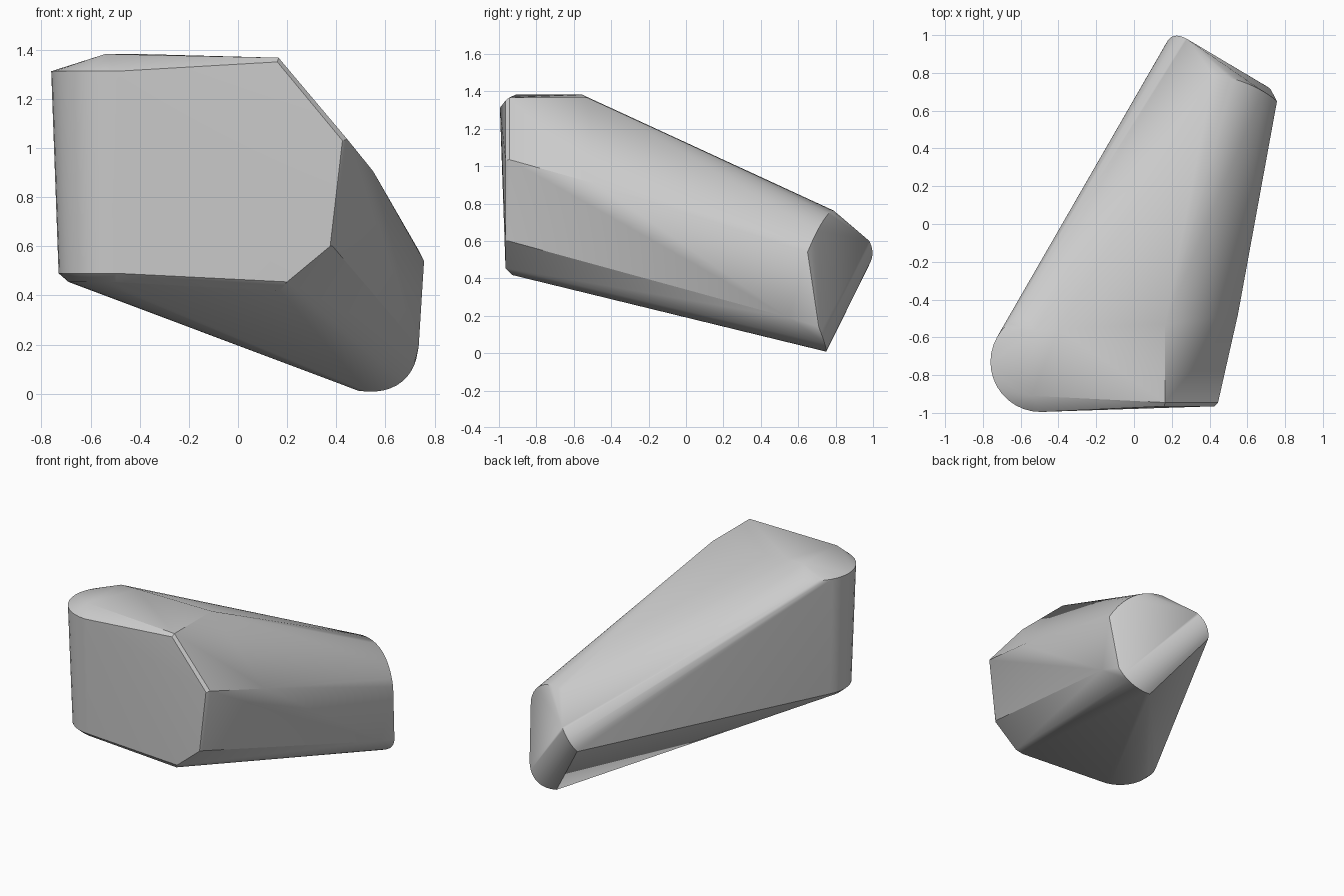
import bpy, bmesh, math
from mathutils import Vector

default = bpy.data.objects.get("Cube")
if default:
    bpy.data.objects.remove(default)

# Single grey material
grey = bpy.data.materials.new("plain grey")
grey.use_nodes = True
colour = (0.6, 0.6, 0.6, 1)
grey.diffuse_color = colour
grey.node_tree.nodes["Principled BSDF"].inputs["Base Color"].default_value = colour


def ring(cx, cy, z, radius, start=90, end=290, steps=20):
    """Horizontal arc of points, angles in degrees."""
    angles = [math.radians(start + (end - start) * i / steps) for i in range(steps + 1)]
    return [(cx + radius * math.cos(a), cy + radius * math.sin(a), z) for a in angles]


def curve(a, b, c, d, steps=10):
    """Smooth bend from a to d, steered by b and c."""
    a, b, c, d = map(Vector, (a, b, c, d))
    pts = []
    for i in range(steps + 1):
        t = i / steps
        s = 1 - t
        pts.append(a * s**3 + b * 3 * s * s * t + c * 3 * s * t * t + d * t**3)
    return pts


points = []
# Rounded upright column at the front
points += ring(-0.495, -0.73, 1.312, 0.265)
points += ring(-0.495, -0.73, 0.49, 0.235)
points += ring(-0.495, -0.73, 0.455, 0.195)
# Flat top
points += [(-0.54, -0.91, 1.382), (-0.52, -0.56, 1.382), (-0.4, -0.555, 1.382),
           (0.165, -0.945, 1.367), (0.165, -0.53, 1.367)]
# Front face corners and their narrow bevel
points += [(0.16, -0.965, 1.35), (0.425, -0.965, 1.03), (0.375, -0.965, 0.6), (0.2, -0.965, 0.455),
           (0.445, -0.945, 1.035), (0.385, -0.95, 0.6), (0.17, -0.93, 0.418)]
# Side ridge bend and lower side edge
points += [(0.55, -0.48, 0.905), (0.735, 0.55, 0.19)]
# Rounded shoulder at the back
points += curve((0.42, 0.79, 0.762), (0.57, 0.77, 0.77), (0.69, 0.71, 0.69), (0.757, 0.65, 0.54))
# Rounded back tip
points += curve((0.28, 0.98, 0.6), (0.245, 1.0, 0.56), (0.2, 1.01, 0.51), (0.175, 0.965, 0.45))
# Rounded underside at the back
points += curve((0.725, 0.71, 0.14), (0.7, 0.745, 0.05), (0.62, 0.76, -0.008), (0.49, 0.745, 0.012))

# Skin the outline
bm = bmesh.new()
for p in points:
    bm.verts.new(p)
hull = bmesh.ops.convex_hull(bm, input=bm.verts)
loose = {g for g in hull["geom_interior"] + hull["geom_unused"] if isinstance(g, bmesh.types.BMVert)}
bmesh.ops.delete(bm, geom=list(loose), context='VERTS')
bmesh.ops.dissolve_limit(bm, angle_limit=math.radians(0.5), verts=bm.verts, edges=bm.edges)
bmesh.ops.recalc_face_normals(bm, faces=bm.faces)

mesh = bpy.data.meshes.new("tapered_body")
bm.to_mesh(mesh)
bm.free()
body = bpy.data.objects.new("tapered_body", mesh)
bpy.context.collection.objects.link(body)
mesh.materials.append(grey)

bpy.context.view_layer.objects.active = body
body.select_set(True)
bpy.ops.object.shade_smooth_by_angle(angle=math.radians(30))
